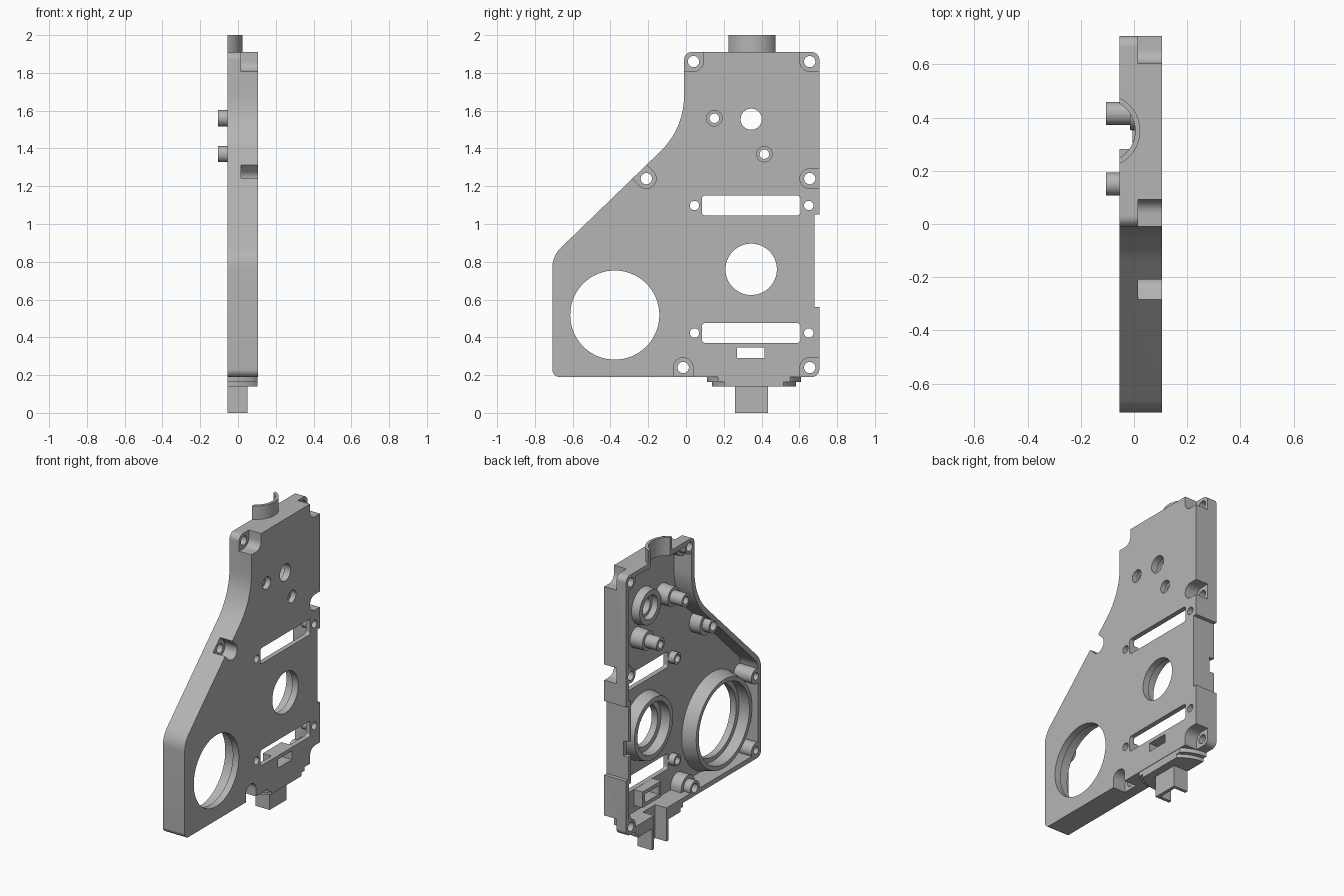
import bpy, bmesh, math
from mathutils import Vector

if "Cube" in bpy.data.objects:
    bpy.data.objects.remove(bpy.data.objects["Cube"])

RIM, FACE = -0.055, 0.105      # open side and closed side along x
PLATE = FACE - 0.032           # inner surface of the closed side
FAR = 0.3

metal = bpy.data.materials.new("grey metal")
metal.use_nodes = True
metal.diffuse_color = (0.46, 0.46, 0.46, 1)
metal.node_tree.nodes["Principled BSDF"].inputs["Base Color"].default_value = metal.diffuse_color


def prism(name, pts, a, b, axis="x", bevel=0, scale=1):
    """Extrude a closed profile along x (y,z points) or along z (x,y points)."""
    bm = bmesh.new()
    place = (lambda p, h: (h, p[0], p[1])) if axis == "x" else (lambda p, h: (p[0], p[1], h))
    mid = sum((Vector(p) for p in pts), Vector((0, 0))) / len(pts)
    low = [bm.verts.new(place(p, a)) for p in pts]
    high = [bm.verts.new(place(mid + (Vector(p) - mid) * scale, b)) for p in pts]
    bm.faces.new(low)
    cap = bm.faces.new(high)
    for i in range(len(pts)):
        bm.faces.new((low[i - 1], low[i], high[i], high[i - 1]))
    if bevel:
        bmesh.ops.bevel(bm, geom=list(cap.edges), offset=bevel, segments=4,
                        profile=0.5, affect="EDGES")
    bmesh.ops.recalc_face_normals(bm, faces=bm.faces)
    mesh = bpy.data.meshes.new(name)
    bm.to_mesh(mesh)
    bm.free()
    mesh.materials.append(metal)
    ob = bpy.data.objects.new(name, mesh)
    bpy.context.collection.objects.link(ob)
    return ob


def arc(c, r, start, end, n):
    return [(c[0] + r * math.cos(start + (end - start) * i / n),
             c[1] + r * math.sin(start + (end - start) * i / n)) for i in range(n + 1)]


def cyl(c, r, a, b, scale=1, name="cutter", n=48):
    return prism(name, arc(c, r, 0, math.tau, n)[:-1], a, b, scale=scale)


def box(y0, y1, z0, z1, a, b, r=0):
    corners = [(y0, z0, r), (y1, z0, r), (y1, z1, r), (y0, z1, r)]
    return prism("cutter", outline(corners), a, b)


def channel(c, r, degrees, a, b):
    """Round-ended slot running from c outward in one direction."""
    t = math.radians(degrees)
    out = Vector((math.cos(t), math.sin(t))) * 0.16
    half = arc(c, r, t + math.pi / 2, t + math.pi * 1.5, 16)
    ends = [Vector(half[-1]) + out, Vector(half[0]) + out]
    return prism("cutter", half + [tuple(e) for e in ends], a, b)


def outline(corners, inset=0):
    """Polygon with rounded corners, optionally moved inward."""
    pts, n = [], len(corners)
    for i, (y, z, r) in enumerate(corners):
        p = Vector((y, z))
        d0 = (p - Vector(corners[i - 1][:2])).normalized()
        d1 = (Vector(corners[(i + 1) % n][:2]) - p).normalized()
        turn = math.atan2(d0.x * d1.y - d0.y * d1.x, d0.dot(d1))
        n0, n1 = Vector((-d0.y, d0.x)), Vector((-d1.y, d1.x))
        p += (n0 + n1) * inset / (1 + n0.dot(n1))
        s = math.copysign(1, turn)
        r = max(r - s * inset, 0.008) if r else 0
        if not r:
            pts.append(tuple(p))
            continue
        start = p - d0 * r * math.tan(abs(turn) / 2)
        c = start + n0 * r * s
        a0 = math.atan2(start.y - c.y, start.x - c.x)
        pts += arc(c, r, a0, a0 + turn, 10)
    return pts


def cut(target, *cutters):
    for cutter in cutters:
        mod = target.modifiers.new("cut", "BOOLEAN")
        mod.operation, mod.solver, mod.object = "DIFFERENCE", "EXACT", cutter
        with bpy.context.temp_override(object=target, active_object=target):
            bpy.ops.object.modifier_apply(modifier=mod.name)
        bpy.data.objects.remove(cutter)


# Housing outline and hollow
shape = [(-0.708, 0.19, 0.04), (0.706, 0.19, 0.04), (0.706, 1.91, 0.04),
         (-0.01, 1.91, 0.04), (-0.01, 1.506, 0.41), (-0.708, 0.83, 0.15)]
housing = prism("housing", outline(shape), RIM, FACE, bevel=0.022)
hollow = prism("hollow", outline(shape, 0.032), -0.2, PLATE)

# Screw points with the directions in which their recesses open
screws = [((0.04, 1.86), (90, 180)), ((0.655, 1.86), (0, 90)), ((0.655, 1.24), (0,)),
          ((-0.21, 1.24), (135,)), ((-0.015, 0.24), (270,)), ((0.655, 0.24), (0, 270))]
blind = [(-0.655, 0.245), (-0.655, 0.735)]
# Round openings: centre, hole radius, seat radius, collar radius, collar height
openings = [((-0.377, 0.518), 0.236, 0.265, 0.325, -0.015),
            ((0.345, 0.76), 0.136, 0.17, 0.225, -0.005),
            ((0.345, 1.555), 0.056, 0.078, 0.125, 0.02)]
pins = [(0.15, 1.56), (0.415, 1.37)]
slots = [1.098, 0.423]
slot_screws = [(y, z) for z in slots for y in (0.045, 0.65)]

# Leave bosses and collars standing by removing them from the hollow
for c, ways in screws:
    cut(hollow, cyl(c, 0.048, -FAR, 0.1))
    cut(hollow, *[channel(c, 0.072, w, -0.005, 0.1) for w in ways])
for c in blind:
    cut(hollow, cyl(c, 0.05, -FAR, 0.1))
for c, hole, seat, collar, top in openings:
    cut(hollow, cyl(c, collar, 0.1, top, scale=0.9))
for c in pins:
    cut(hollow, cyl(c, 0.068, 0.1, -0.015, scale=0.92))
for c in slot_screws:
    cut(hollow, cyl(c, 0.038, 0.03, 0.1))
cut(hollow, box(0.245, 0.44, 0.265, 0.37, 0.01, 0.1),
    box(0.652, 0.8, 0.53, 1.075, -FAR, 0.1))
cut(housing, hollow)

# Screw holes and recesses
for c, ways in screws:
    cut(housing, *[channel(c, 0.052, w, 0.015, FAR) for w in ways])
    cut(housing, cyl(c, 0.03, -FAR, FAR, n=32))
for c in blind:
    cut(housing, cyl(c, 0.024, -FAR, 0.03, n=32))

# Round openings with stepped seats
for c, hole, seat, collar, top in openings:
    cut(housing, cyl(c, hole, -FAR, FAR, n=64), cyl(c, seat, -FAR, PLATE - 0.012, n=64))
for c in pins:
    cut(housing, cyl(c, 0.025, -FAR, FAR, n=32), cyl(c, 0.041, 0.07, FAR, n=32))

# Slots, small window and their screw holes
for z in slots:
    cut(housing, box(0.085, 0.605, z - 0.052, z + 0.052, -FAR, FAR, 0.015))
for c in slot_screws:
    cut(housing, cyl(c, 0.025, -FAR, FAR, n=32))
cut(housing, box(0.27, 0.415, 0.29, 0.347, -FAR, FAR))

# Shallow recess in the side wall with a nick in the rim
cut(housing, box(0.681, 0.9, 0.56, 1.05, -FAR, FAR),
    box(0.6, 0.9, 0.71, 0.81, -FAR, -0.02))

# Half tube at the top, passing through the wall
TUBE = (-0.1135, 0.35)


def tube_arc(r):
    t = math.acos((RIM - TUBE[0]) / r)
    return arc(TUBE, r, -t, t, 24)


cut(housing, prism("cutter", arc(TUBE, 0.122, 0, math.tau, 48)[:-1], 1.86, 2.1, "z"))
top_tube = prism("top_tube", tube_arc(0.137) + tube_arc(0.118)[::-1], 1.88, 2.0, "z")

# Stepped flange and U-shaped spout at the bottom
Y0, Y1, DEPTH = 0.282, 0.413, 0.028
notch = [(RIM, Y1), (DEPTH, Y1), (DEPTH, Y0), (RIM, Y0)]
cut(housing, box(Y0, Y1, 0.1, 0.25, -FAR, DEPTH))
parts = [housing, top_tube]
for name, r, a, b in (("flange_lower", 0.222, 0.14, 0.163), ("flange_upper", 0.25, 0.163, 0.2)):
    rim = [(min(x, FACE - 0.003), y)
           for x, y in arc((RIM, 0.36), r, -math.pi / 2, math.pi / 2, 40)]
    parts.append(prism(name, rim + notch, a, b, "z"))
spout = [(RIM, 0.26), (0.05, 0.26), (0.05, 0.435), (RIM, 0.435)]
parts.append(prism("spout", spout + notch, 0, 0.2, "z"))

# Hollow locating pins
for i, c in enumerate(pins):
    pin = cyl(c, 0.043, -0.105, 0.0, name=f"locating_pin_{i + 1}")
    cut(pin, cyl(c, 0.025, -FAR, FAR, n=32))
    parts.append(pin)

# Smooth the rounded surfaces, keep edges crisp
bpy.ops.object.select_all(action="DESELECT")
for ob in parts:
    ob.select_set(True)
bpy.context.view_layer.objects.active = housing
bpy.ops.object.shade_smooth_by_angle(angle=math.radians(30))
